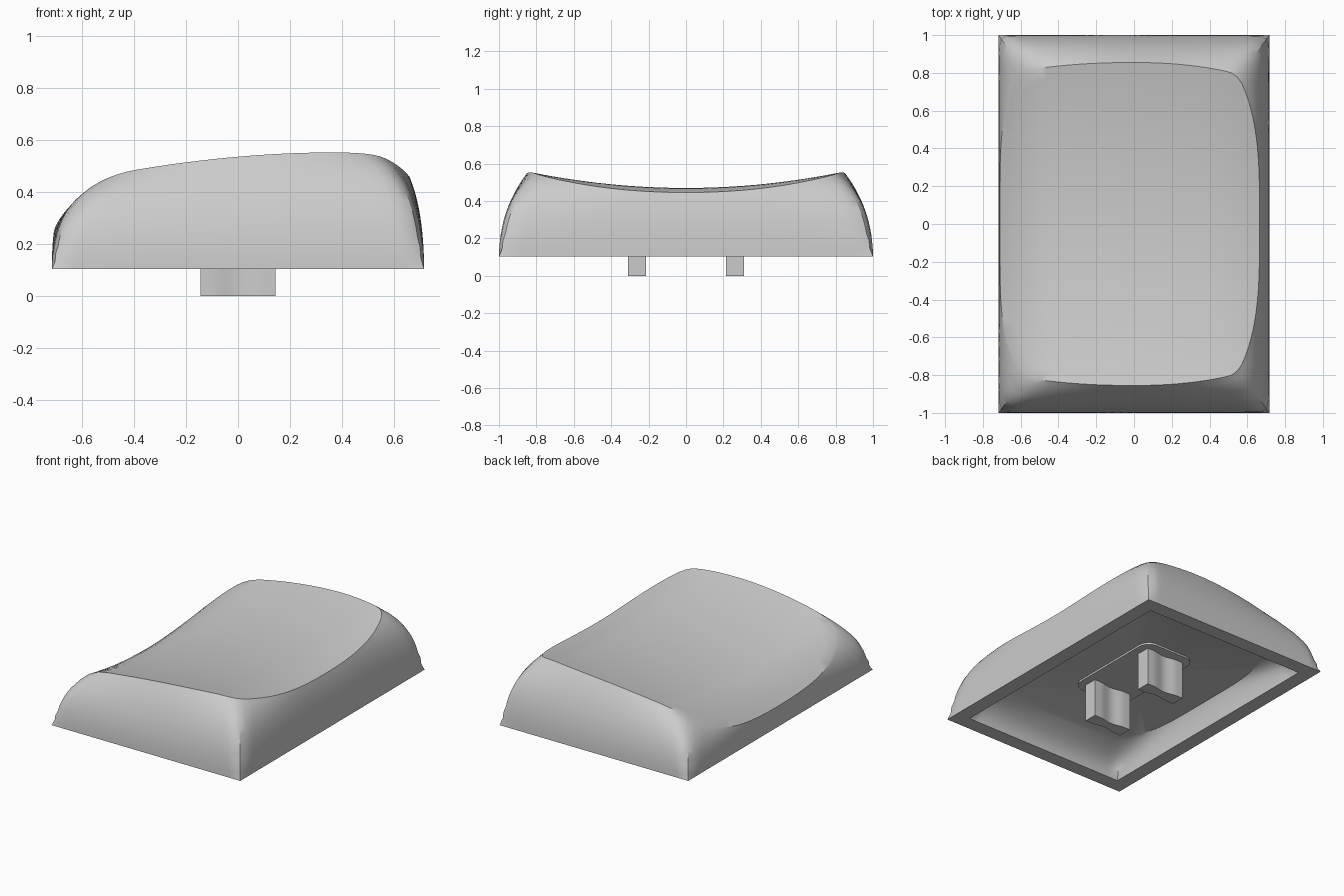
import bpy, bmesh, math
from mathutils import Vector

if "Cube" in bpy.data.objects:
    bpy.data.objects.remove(bpy.data.objects["Cube"], do_unlink=True)

HALF_X, HALF_Y, BASE_Z = 0.717, 1.0, 0.103
WALL, CEILING, PAD_Z = 0.10, 0.275, 0.262
N = 32            # samples per side of the outline
DISH = 14         # rings across the scooped top

gray = bpy.data.materials.new("light gray plastic")
gray.use_nodes = True
COLOR = (0.6, 0.6, 0.6, 1)
gray.diffuse_color = COLOR
gray.node_tree.nodes["Principled BSDF"].inputs["Base Color"].default_value = COLOR


def finish(name, bm, angle=30):
    bmesh.ops.recalc_face_normals(bm, faces=bm.faces)
    mesh = bpy.data.meshes.new(name)
    bm.to_mesh(mesh)
    bm.free()
    mesh.materials.append(gray)
    ob = bpy.data.objects.new(name, mesh)
    bpy.context.collection.objects.link(ob)
    bpy.ops.object.select_all(action='DESELECT')
    ob.select_set(True)
    bpy.context.view_layer.objects.active = ob
    bpy.ops.object.shade_smooth_by_angle(angle=math.radians(angle))


def dish_z(x, y):
    """Height of the scooped top: a tilted crown minus a dip across y."""
    crown = 0.532 + 0.088 * x - 0.08 * x * x
    crown -= 1.1 * max(0, -x - 0.4) ** 2 + 0.35 * max(0, x - 0.4) ** 2
    return crown - 0.085 * (1 - (y / 0.835) ** 2)


def rounded(points, times):
    """Closed outline with its corners eased by repeated averaging."""
    for _ in range(times):
        points = [(points[i - 1] + 2 * p + points[(i + 1) % len(points)]) / 4
                  for i, p in enumerate(points)]
    return points


def corner(sign):
    return (0.55, 0.795) if sign > 0 else (-0.57, 0.815)


def outlines():
    """Matching base and rim outlines, plus wall fullness, anticlockwise."""
    base, rim, full = [], [], []
    for side in range(4):
        for i in range(N):
            u = -1 + 2 * i / N
            s = 1 if side in (0, 1) else -1
            if side % 2 == 0:                       # right and left sides
                cx, cy = corner(s)
                mid, power = (0.665, 3.5) if s > 0 else (0.71, 5)
                x = mid - (mid - abs(cx)) * abs(u) ** power
                base.append(Vector((s * HALF_X, s * u * HALF_Y)))
                rim.append(Vector((s * x, s * u * cy)))
                full.append(0.63 + 0.1 * u * u)
            else:                                   # back and front sides
                x = -s * u
                cx, cy = corner(x)
                y = 0.855 - (0.855 - cy) * abs(u) ** 2.2
                base.append(Vector((x * HALF_X, s * HALF_Y)))
                rim.append(Vector((abs(cx) * x, s * y)))
                full.append(0.56 + 0.17 * u * u)
    return base, rounded(rim, 2), full


def wall_rings(bottom, top, full, steps):
    """Rings bulging from the bottom outline up to the top outline."""
    rings = []
    for k in range(steps + 1):
        t = k / steps
        ring = []
        for b, p, f in zip(bottom, top, full):
            c = b.lerp(p, 0.03)
            c.z = b.z + f * (p.z - b.z)
            ring.append(b.lerp(c, t).lerp(c.lerp(p, t), t))
        rings.append(rounded(ring, round(10 * t * (1 - t))))
    return rings


# Cap shell: cavity ceiling, cavity wall, bottom lip, outer wall, dished top
base2, rim2, full = outlines()
in_x, in_y = 1 - WALL / HALF_X, 1 - WALL / HALF_Y
base = [Vector((p.x, p.y, BASE_Z)) for p in base2]
lip = [Vector((p.x * in_x, p.y * in_y, BASE_Z)) for p in base2]
ceiling = [Vector((p.x * 0.83, p.y * 0.83, CEILING)) for p in rim2]
top = [[Vector((p.x * r, p.y * r, dish_z(p.x * r, p.y * r))) for p in rim2]
       for r in (1 - k / DISH for k in range(DISH))]

inner = wall_rings(lip, ceiling, full, 10)
outer = wall_rings(base, top[0], full, 14) + top[1:]

bm = bmesh.new()
loops = [[bm.verts.new(p) for p in ring] for ring in inner[::-1] + outer]
count = len(base)
for lower, upper in zip(loops, loops[1:]):
    for i in range(count):
        j = (i + 1) % count
        bm.faces.new((lower[i], lower[j], upper[j], upper[i]))
for loop, height in ((loops[0], CEILING), (loops[-1], dish_z(0, 0))):
    tip = bm.verts.new((0, 0, height))
    for i in range(count):
        bm.faces.new((loop[i], loop[(i + 1) % count], tip))
finish("cap_shell", bm)


def prism(name, outline, z0, z1):
    """Upright solid with the given plan outline."""
    bm = bmesh.new()
    face = bm.faces.new([bm.verts.new((px, py, z0)) for px, py in outline])
    geom = bmesh.ops.extrude_face_region(bm, geom=[face])["geom"]
    verts = [v for v in geom if isinstance(v, bmesh.types.BMVert)]
    bmesh.ops.translate(bm, verts=verts, vec=(0, 0, z1 - z0))
    finish(name, bm)


# Thin rounded pad under the ceiling that carries the posts
pad = []
for q, (sx, sy) in enumerate(((1, 1), (-1, 1), (-1, -1), (1, -1))):
    for i in range(7):
        a = (q + i / 6) * math.pi / 2
        pad.append((sx * 0.12 + 0.08 * math.cos(a), sy * 0.29 + 0.08 * math.sin(a)))
prism("post_pad", pad, PAD_Z, CEILING + 0.01)

# Two mounting posts with a shallow hollow down each broad face
half = []
for i in range(21):
    x = -0.145 + 0.29 * i / 20
    hollow = 0.015 * math.cos(x / 0.1 * math.pi / 2) ** 2 if abs(x) < 0.1 else 0
    half.append((x, 0.0475 - hollow))
for name, y in (("front_post", -0.2625), ("back_post", 0.2625)):
    outline = [(x, y - d) for x, d in half] + [(x, y + d) for x, d in reversed(half)]
    prism(name, outline, 0, PAD_Z + 0.02)
